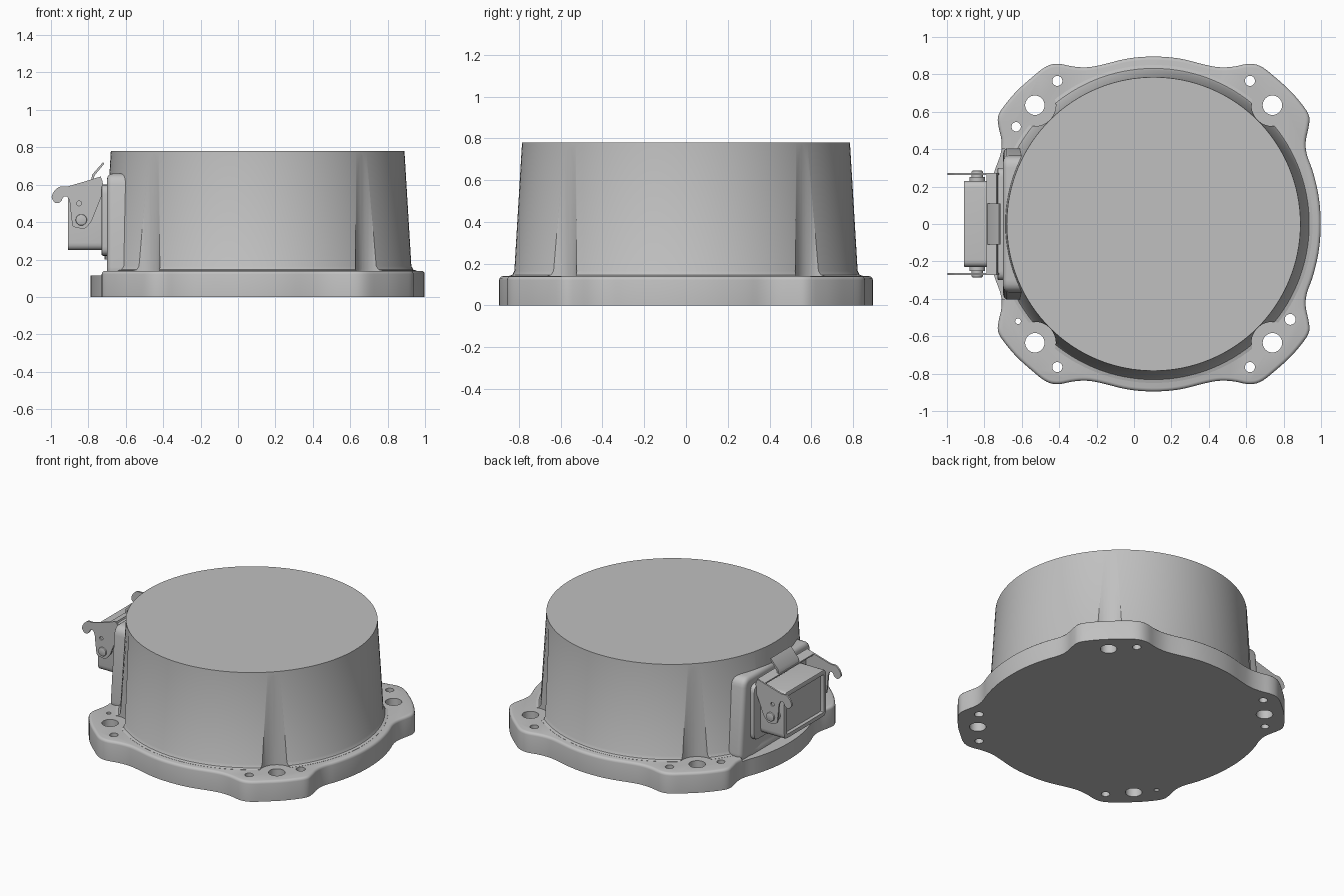
import bpy, bmesh, math
from mathutils import Matrix, Vector

if "Cube" in bpy.data.objects:
    bpy.data.objects.remove(bpy.data.objects["Cube"])

CX = 0.105  # axis of the round housing

grey = bpy.data.materials.new("cast_grey")
grey.use_nodes = True
grey.diffuse_color = (0.53, 0.53, 0.53, 1)
grey.node_tree.nodes["Principled BSDF"].inputs["Base Color"].default_value = grey.diffuse_color


def finish(bm, name):
    bmesh.ops.recalc_face_normals(bm, faces=bm.faces)
    mesh = bpy.data.meshes.new(name)
    bm.to_mesh(mesh)
    bm.free()
    mesh.materials.append(grey)
    obj = bpy.data.objects.new(name, mesh)
    bpy.context.collection.objects.link(obj)
    return obj


def add_prism(bm, pts, axis, lo, hi):
    """Extrude a 2D outline along an axis; returns its side-to-side faces."""
    place = {"X": lambda a, b, h: (h, a, b), "Y": lambda a, b, h: (a, h, b),
             "Z": lambda a, b, h: (a, b, h)}[axis]
    rings = [[bm.verts.new(place(a, b, h)) for a, b in pts] for h in (lo, hi)]
    caps = [bm.faces.new(r) for r in rings]
    n = len(pts)
    for i in range(n):
        j = (i + 1) % n
        bm.faces.new((rings[0][i], rings[0][j], rings[1][j], rings[1][i]))
    bmesh.ops.recalc_face_normals(bm, faces=bm.faces)
    return caps


def rect(a0, a1, b0, b1):
    return [(a0, b0), (a1, b0), (a1, b1), (a0, b1)]


def rounded(pts, r, steps=5):
    """Round every corner of an outline with a quadratic arc."""
    out = []
    for i, p in enumerate(pts):
        p, a, b = Vector(p), Vector(pts[i - 1]), Vector(pts[(i + 1) % len(pts)])
        s = p + (a - p).normalized() * min(r, (a - p).length * 0.45)
        e = p + (b - p).normalized() * min(r, (b - p).length * 0.45)
        for k in range(steps + 1):
            t = k / steps
            out.append(tuple(s * (1 - t) ** 2 + p * 2 * t * (1 - t) + e * t * t))
    return out


def circle(x, y, r, n=32):
    return [(x + r * math.cos(math.tau * i / n), y + r * math.sin(math.tau * i / n)) for i in range(n)]


def prism(name, pts, axis, lo, hi, bevel=0.0, segments=3, ends=(0, 1)):
    """Prism object with optional rounding of its end-cap edges."""
    bm = bmesh.new()
    caps = add_prism(bm, pts, axis, lo, hi)
    if bevel:
        edges = {e for i in ends for e in caps[i].edges}
        bmesh.ops.bevel(bm, geom=list(edges), offset=bevel, segments=segments, profile=0.5, affect="EDGES")
    return finish(bm, name)


def cut(obj, prisms):
    bm = bmesh.new()
    for args in prisms:
        add_prism(bm, *args)
    cutter = finish(bm, "cutter")
    cutter.hide_render = True
    mod = obj.modifiers.new("cut", "BOOLEAN")
    mod.operation, mod.solver, mod.object = "DIFFERENCE", "EXACT", cutter
    bpy.context.view_layer.objects.active = obj
    bpy.ops.object.modifier_apply(modifier=mod.name)
    bpy.data.objects.remove(cutter)


# Flange: one quadrant of the wavy outline, mirrored and smoothed
quad = [(0.893, 0.06), (0.88, 0.17), (0.85, 0.29), (0.817, 0.37), (0.81, 0.44), (0.83, 0.52),
        (0.836, 0.58), (0.79, 0.645), (0.73, 0.715), (0.65, 0.785), (0.575, 0.847), (0.51, 0.86),
        (0.43, 0.84), (0.35, 0.836), (0.27, 0.852), (0.16, 0.882), (0.06, 0.895)]
half = quad + [(-x, y) for x, y in reversed(quad)]
outline = [(x + CX, y) for x, y in half + [(x, -y) for x, y in reversed(half)]]
for _ in range(2):
    outline = [tuple(Vector(p).lerp(Vector(q), t))
               for p, q in zip(outline, outline[1:] + outline[:1]) for t in (0.25, 0.75)]
flange = prism("flange", outline, "Z", 0, 0.14, 0.018, 3, (1,))

# Mounting holes and the lowered ledge under the connector
bolts = [(CX + sx * 0.635, sy * 0.635) for sx in (-1, 1) for sy in (-1, 1)]
holes = [(x, y, 0.052) for x, y in bolts]
holes += [(CX + sx * 0.515, sy * 0.765, 0.027) for sx in (-1, 1) for sy in (-1, 1)]
holes += [(-0.63, 0.52, 0.025), (-0.62, -0.52, 0.015), (0.835, -0.51, 0.029)]
cut(flange, [(circle(*h), "Z", -0.1, 0.3) for h in holes]
    + [(rect(-0.9, -0.69, -0.4, 0.4), "Z", 0.115, 0.3)])

# Tapered round body with a fillet at its foot
bm = bmesh.new()
profile = [(0, 0.1), (0.85, 0.1), (0.85, 0.141), (0.832, 0.146), (0.822, 0.165), (0.785, 0.78), (0, 0.78)]
verts = [bm.verts.new((CX + r, 0, z)) for r, z in profile]
edges = [bm.edges.new(p) for p in zip(verts, verts[1:])]
bmesh.ops.spin(bm, geom=verts + edges, cent=(CX, 0, 0), axis=(0, 0, 1), angle=math.tau, steps=128)
bmesh.ops.remove_doubles(bm, verts=bm.verts, dist=0.0001)
body = finish(bm, "round_body")
# Clearance scallops above the large bolt holes, trim around the ledge
cut(body, [(circle(x, y, 0.112, 48), "Z", 0.05, 0.77) for x, y in bolts]
    + [(rect(-0.9, -0.7, -0.4, 0.4), "Z", 0.05, 0.2)])

# Connector pad blended into the body
pad_face = rounded([(-0.41, 0.1), (0.41, 0.1), (0.36, 0.66), (-0.36, 0.66)], 0.06)
prism("connector_pad", pad_face, "X", -0.7, -0.5, 0.03, 4, (0,))
prism("connector_base", rounded(rect(-0.3, 0.3, 0.22, 0.6), 0.05), "X", -0.73, -0.69, 0.008, 2, (0,))

# Connector shell with a recessed outer face
bm = bmesh.new()
caps = add_prism(bm, rounded(rect(-0.23, 0.23, 0.25, 0.57), 0.04), "X", -0.91, -0.72)
bmesh.ops.bevel(bm, geom=list(caps[0].edges), offset=0.008, segments=2, profile=0.5, affect="EDGES")
front = min(bm.faces, key=lambda f: f.calc_center_median().x)
bmesh.ops.inset_region(bm, faces=[front], thickness=0.022)
inner = bmesh.ops.extrude_discrete_faces(bm, faces=[front])["faces"]
bmesh.ops.translate(bm, verts=inner[0].verts, vec=(0.025, 0, 0))
finish(bm, "connector_shell")

# Locking lever: two hooked side plates, pivots, bridge and thumb tab
lever = [(-1.0, 0.53), (-0.985, 0.565), (-0.955, 0.592), (-0.92, 0.588), (-0.735, 0.642), (-0.722, 0.615),
         (-0.727, 0.545), (-0.785, 0.4), (-0.82, 0.362), (-0.885, 0.375), (-0.895, 0.46), (-0.9, 0.515),
         (-0.915, 0.54), (-0.935, 0.535), (-0.945, 0.508), (-0.975, 0.498)]
for side, s in (("left", 1), ("right", -1)):
    plate = prism(side + "_lever_plate", rounded(lever, 0.015, 3), "Y", *sorted((s * 0.262, s * 0.274)))
    cut(plate, [(circle(-0.85, 0.5, 0.013, 16), "Y", -0.4, 0.4)])
    prism(side + "_pivot", circle(-0.838, 0.412, 0.03), "Y", *sorted((s * 0.22, s * 0.285)), 0.005, 2)
    prism(side + "_pivot_collar", circle(-0.838, 0.412, 0.042), "Y", *sorted((s * 0.22, s * 0.25)))
prism("lever_bridge", [(-0.785, 0.615), (-0.73, 0.632), (-0.734, 0.644), (-0.789, 0.627)], "Y", -0.27, 0.27)
prism("thumb_tab", [(-0.785, 0.625), (-0.772, 0.622), (-0.768, 0.648), (-0.715, 0.712), (-0.722, 0.72),
                    (-0.779, 0.655)], "Y", -0.11, 0.11)

# Smooth shading with crisp edges
bpy.ops.object.select_all(action="DESELECT")
for obj in bpy.context.scene.objects:
    if obj.type == "MESH":
        obj.select_set(True)
        bpy.context.view_layer.objects.active = obj
bpy.ops.object.shade_smooth_by_angle(angle=math.radians(32))
